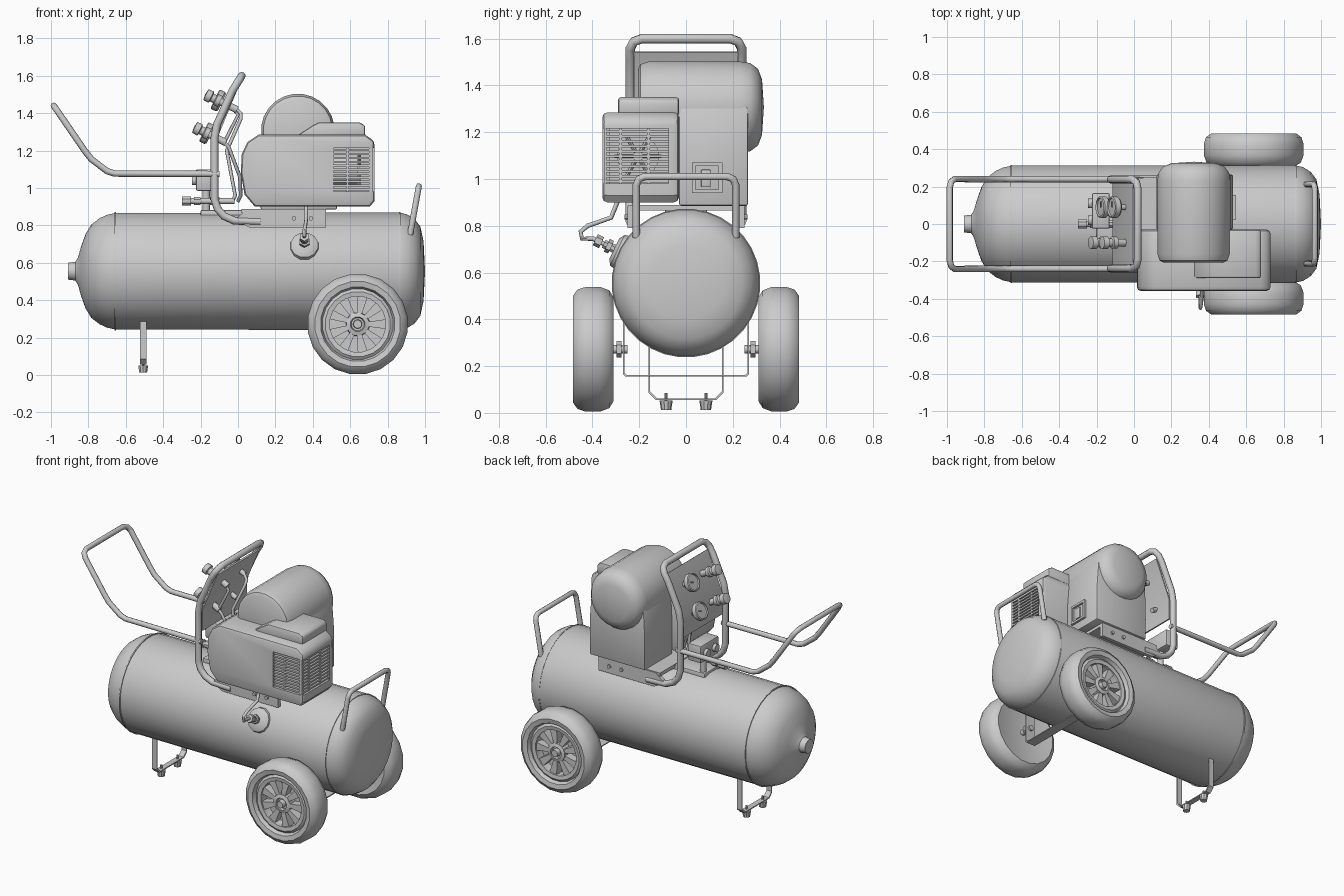
import bpy, bmesh, math
from mathutils import Vector

if "Cube" in bpy.data.objects:
    bpy.data.objects.remove(bpy.data.objects["Cube"])

V = Vector

def finish(name, bm, angle=35):
    bmesh.ops.remove_doubles(bm, verts=bm.verts, dist=1e-5)
    bmesh.ops.recalc_face_normals(bm, faces=bm.faces)
    me = bpy.data.meshes.new(name)
    bm.to_mesh(me)
    bm.free()
    return smooth(link(name, me), angle)

def link(name, data):
    ob = bpy.data.objects.new(name, data)
    bpy.context.collection.objects.link(ob)
    return ob

def smooth(ob, angle=35):
    bpy.ops.object.select_all(action='DESELECT')
    ob.select_set(True)
    bpy.context.view_layer.objects.active = ob
    bpy.ops.object.shade_smooth_by_angle(angle=math.radians(angle))
    return ob

def bevel(bm, w, seg=2):
    if w:
        bmesh.ops.recalc_face_normals(bm, faces=bm.faces)
        es = [e for e in bm.edges if len(e.link_faces) == 2 and e.calc_face_angle(0) > 0.9]
        bmesh.ops.bevel(bm, geom=es, offset=w, segments=seg, profile=0.5, affect='EDGES')

def prism(name, pts, a, b, axis='y', w=0):
    """Outline in (x,z) extruded along y, or in (y,z) extruded along x."""
    bm = bmesh.new()
    mk = (lambda p, t: (p[0], t, p[1])) if axis == 'y' else (lambda p, t: (t, p[0], p[1]))
    lo = [bm.verts.new(mk(p, a)) for p in pts]
    hi = [bm.verts.new(mk(p, b)) for p in pts]
    bm.faces.new(lo)
    bm.faces.new(hi[::-1])
    for i in range(len(pts)):
        j = (i + 1) % len(pts)
        bm.faces.new((lo[i], lo[j], hi[j], hi[i]))
    bevel(bm, w)
    return finish(name, bm)

def box(name, x, y, z, w=0):
    return prism(name, [(x[0], z[0]), (x[1], z[0]), (x[1], z[1]), (x[0], z[1])], y[0], y[1], 'y', w)

def lathe(name, prof, org, axis, n=24, angle=35):
    """Spin (radius, height) pairs around an axis."""
    bm = bmesh.new()
    q = V((0, 0, 1)).rotation_difference(V(axis).normalized())
    rings = [[bm.verts.new(V(org) + q @ V((r * math.cos(t), r * math.sin(t), h)))
              for t in (2 * math.pi * (k + .5) / n for k in range(n))] for r, h in prof]
    for A, B in zip(rings, rings[1:]):
        for k in range(n):
            bm.faces.new((A[k], A[(k + 1) % n], B[(k + 1) % n], B[k]))
    bmesh.ops.dissolve_degenerate(bm, dist=1e-6, edges=bm.edges)
    return finish(name, bm, angle)

def cyl(name, p, q, r, n=12, r2=None):
    d = V(q) - V(p)
    return lathe(name, [(0, 0), (r, 0), (r2 or r, d.length), (0, d.length)], p, d, n)

def tube(name, pts, r, res=2):
    cu = bpy.data.curves.new(name, 'CURVE')
    cu.dimensions = '3D'
    cu.bevel_depth, cu.bevel_resolution, cu.use_fill_caps = r, res, True
    sp = cu.splines.new('POLY')
    sp.points.add(len(pts) - 1)
    for p, c in zip(sp.points, pts):
        p.co = (*c, 1)
    tmp = link("tmp", cu)
    bpy.context.view_layer.update()
    me = bpy.data.meshes.new_from_object(tmp.evaluated_get(bpy.context.evaluated_depsgraph_get()))
    bpy.data.objects.remove(tmp)
    return smooth(link(name, me), 50)

def hoop(name, side, half, r, cut=.04):
    """Tube down both sides (x,z points), joined across y with clipped corners."""
    (x0, z0), (x1, z1) = side[-2:]
    d = V((x1 - x0, z1 - z0)).normalized() * cut
    left = [(x, -half, z) for x, z in side[:-1]] + [(x1 - d.x, -half, z1 - d.y),
            (x1 - d.x * .3, -half + cut * .3, z1 - d.y * .3), (x1, -half + cut, z1)]
    return tube(name, left + [(x, -y, z) for x, y, z in left[::-1]], r)

def strap(name, x0, x1, pts, t=.007):
    out = pts + [(-y, z) for y, z in pts[::-1]]
    inn = [(y + t, z + (t if i else 0)) for i, (y, z) in enumerate(pts)]
    inn = inn + [(-y, z) for y, z in inn[::-1]]
    return prism(name, out + inn[::-1], x0, x1, 'x')

# Air tank with domed ends, end plug and weld bands
ZT = .555
lathe("tank", [(0, -.91), (.045, -.91), (.05, -.87), (.075, -.855), (.13, -.84), (.2, -.815), (.25, -.785),
      (.285, -.74), (.303, -.7), (.313, -.655), (.316, .86), (.305, .905), (.28, .945), (.24, .975),
      (.16, .992), (0, 1.0)], (0, 0, ZT), (1, 0, 0), 32, 40)
for x in (-.655, .865):
    lathe("weld_band", [(.3, -.004), (.318, -.004), (.318, .004), (.3, .004)], (x, 0, ZT), (1, 0, 0), 32)

# Wheels: tyre, dished rim, nine spokes, hub
WX, WZ = .64, .272
for s in (-1, 1):
    c, ax = V((WX, s * .398, WZ)), V((0, s, 0))
    lathe("tyre", [(0, -.06), (.06, -.06), (.17, -.075), (.225, -.088), (.255, -.07), (.27, -.03), (.27, .03),
          (.258, .066), (.23, .086), (.2, .08), (.19, .055), (.155, .05), (.15, .0), (0, .0)], c, ax, 20, 40)
    lathe("rim_ring", [(.15, .04), (.15, .062), (.175, .066), (.19, .055)], c, ax, 20)
    lathe("hub", [(.065, 0), (.062, .055), (.04, .062), (.035, .045), (.025, .045), (.022, .075), (0, .075)], c, ax, 12)
    for k in range(9):
        a = 2 * math.pi * k / 9
        u, v = V((math.cos(a), 0, math.sin(a))), V((-math.sin(a), 0, math.cos(a)))
        bm = bmesh.new()
        q = [c + u * r + v * w + ax * h for h in (0, .052) for r, w in ((.05, -.012), (.158, -.027), (.158, .027), (.05, .012))]
        vs = [bm.verts.new(p) for p in q]
        for f in ((0, 1, 2, 3), (4, 5, 6, 7), (0, 1, 5, 4), (1, 2, 6, 5), (2, 3, 7, 6), (3, 0, 4, 7)):
            bm.faces.new([vs[i] for i in f])
        finish("spoke", bm)
    cyl("axle_stub", (WX, s * .25, WZ), (WX, s * .35, WZ), .018)
    cyl("axle_nut", (WX, s * .275, WZ), (WX, s * .298, WZ), .036, 6)

# Axle bracket, front foot and rubber pads
strap("axle_bracket", WX - .035, WX + .035, [(-.27, .4), (-.27, .165), (-.26, .155)])
strap("front_foot", -.525, -.488, [(-.16, .3), (-.16, .085), (-.13, .055)])
for y in (-.085, .085):
    cyl("rubber_pad", (-.507, y, .013), (-.507, y, .052), .022, 10, .028)
    cyl("pad_bolt", (-.507, y, .05), (-.507, y, .085), .007, 8)

# Tube frame, tow handle and rear grab handle
hoop("panel_frame", [(.12, .82), (-.02, .825), (-.075, .85), (-.11, .89), (-.125, .94), (-.125, 1.27), (-.112, 1.34),
     (-.03, 1.52), (.02, 1.6)], .238, .021, .05)
hoop("tow_handle", [(-.1, 1.075), (-.66, 1.077), (-.7, 1.09), (-.785, 1.155), (-.82, 1.2), (-.985, 1.44)], .24, .017, .045)
hoop("rear_handle", [(.92, .75), (.967, 1.01)], .212, .016, .035)

# Motor deck
box("deck", (.02, .47), (-.245, .245), (.865, .888))
for s in (-1, 1):
    y = sorted((s * .225, s * .25))
    prism("deck_flange", [(-.02, .83), (.06, .79), (.47, .79), (.47, .885), (.05, .885)], y[0], y[1])
    for x in (.3, .39):
        cyl("deck_bolt", (x, s * .245, .838), (x, s * .262, .838), .012, 8)
box("saddle_pad", (-.2, .06), (-.09, .09), (.84, .883), .008)

# Belt cover with a cut-out corner for the grille
cover = prism("belt_cover", [(.09, .9), (.035, .965), (.015, 1.08), (.02, 1.18), (.05, 1.245), (.11, 1.285), (.68, 1.285),
              (.73, 1.25), (.73, .93), (.705, .9)], -.358, -.03, 'y', .022)
cutter = box("grille_cutter", (.51, .8), (-.45, -.075), (.98, 1.215))
cutter.hide_render = True
m = cover.modifiers.new("grille", 'BOOLEAN')
m.operation, m.object, m.solver = 'DIFFERENCE', cutter, 'EXACT'
bpy.context.view_layer.objects.active = cover
bpy.ops.object.modifier_apply(modifier="grille")
bpy.data.objects.remove(cutter)
smooth(cover)
prism("cover_ridge", [(.3, 1.27), (.4, 1.335), (.43, 1.35), (.65, 1.35), (.68, 1.335), (.68, 1.27)], -.29, -.03, 'y', .012)
for k in range(11):
    z = .991 + k * .0213
    box("louvre_front", (.505, .722), (-.35, -.33), (z - .0055, z + .0055))
    box("louvre_side", (.703, .722), (-.33, -.07), (z - .0055, z + .0055))
box("grille_post", (.58, .592), (-.345, -.328), (.975, 1.22))
for y in (-.345, -.28, -.16):
    box("grille_post", (.7, .72), (y - .006, y + .006), (.975, 1.22))
cyl("motor_end", (.5, -.205, 1.097), (.64, -.205, 1.097), .09, 20)
for k in range(6):
    a = k * math.pi / 3
    d = V((0, math.cos(a), math.sin(a)))
    tube("motor_rib", [V((.65, -.205, 1.097)) + d * .02, V((.65, -.205, 1.097)) + d * .1], .008, 0)

# Pump shroud: rounded drum over a flared housing, with power socket
lathe("pump_drum", [(0, -.205), (.165, -.205), (.185, -.195), (.197, -.16), (.197, .23), (.19, .275), (.165, .308),
      (.12, .325), (0, .333)], (.32, 0, 1.307), (0, 1, 0), 24, 40)
prism("pump_housing", [(.12, .885), (.53, .885), (.53, 1.12), (.515, 1.31), (.13, 1.31), (.12, 1.12)], -.03, .265, 'y', .01)
for a, b in (((.025, .155), (.94, .955)), ((.025, .155), (1.055, 1.07)), ((.025, .04), (.94, 1.07)), ((.14, .155), (.94, 1.07))):
    box("socket_frame", (.525, .545), a, b)
box("socket", (.525, .54), (.065, .105), (.965, 1.04), .004)

# Control panel with gauges and knobs along its normal
prism("control_panel", [(-.115, 1.14), (-.115, 1.28), (-.005, 1.545), (.003, 1.54), (-.105, 1.28), (-.105, 1.14)], -.222, .222)
n = V((-.9, 0, .44)).normalized()
for x, z in ((-.05, 1.44), (-.11, 1.265)):
    p = V((x, .09, z))
    cyl("gauge_stem", p - n * .04, p + n * .05, .016)
    lathe("gauge", [(0, .04), (.05, .04), (.058, .05), (.058, .078), (.05, .082), (.048, .072), (0, .072)], p, n, 16)
    tube("gauge_needle", [p + n * .076, p + n * .076 + V((0, .03, .01))], .004, 0)
    p = V((x, -.1, z))
    lathe("regulator_knob", [(0, -.05), (.02, -.05), (.02, .05), (.033, .05), (.033, .075), (.024, .08), (.024, .1),
          (.035, .105), (.033, .135), (0, .14)], p, n, 12)

# Pressure switch box, outlet fittings and rear pipes
box("switch_box", (-.225, -.13), (-.025, .165), (.985, 1.1), .008)
for y in (.02, .11):
    cyl("switch_knob", (-.245, y, 1.04), (-.22, y, 1.04), .026)
cyl("switch_stem", (-.17, .06, .87), (-.17, .06, .99), .02)
cyl("outlet_pipe", (-.27, 0, .93), (-.02, 0, .93), .016)
for a, b, r in ((-.3, -.25, .026), (-.235, -.2, .024), (-.15, -.1, .024)):
    cyl("outlet_nut", (a, 0, .93), (b, 0, .93), r, 8)
tube("rear_pipe", [(-.02, .09, 1.43), (.015, .07, 1.4), (.015, .05, 1.37), (-.06, .03, 1.2), (-.015, 0, .96), (-.03, 0, .93)], .01)
tube("rear_pipe", [(-.08, -.1, 1.25), (-.05, -.1, 1.22), (.01, -.07, 1.06), (.015, -.03, .96), (.0, 0, .93)], .01)
tube("rear_pipe", [(-.03, -.1, 1.43), (.0, -.1, 1.39), (-.07, -.1, 1.25)], .01)

# Side boss on the tank and the feed pipe down to it
d = V((0, -.9, .43)).normalized()
b = V((.355, 0, ZT)) + d * .3
lathe("tank_boss", [(.085, -.02), (.075, .025), (.05, .04), (0, .04)], b, d, 12)
cyl("boss_fitting", b + d * .03, b + d * .09, .02, 8)
cyl("boss_nut", b + d * .055, b + d * .075, .03, 6)
cyl("boss_nut", b + d * .1, b + d * .13, .026, 6)
tube("feed_pipe", [b + d * .08, b + d * .14, (.355, -.445, .745), (.355, -.45, .775), (.36, -.42, .8), (.365, -.32, .835), (.365, -.29, .91)], .01)
